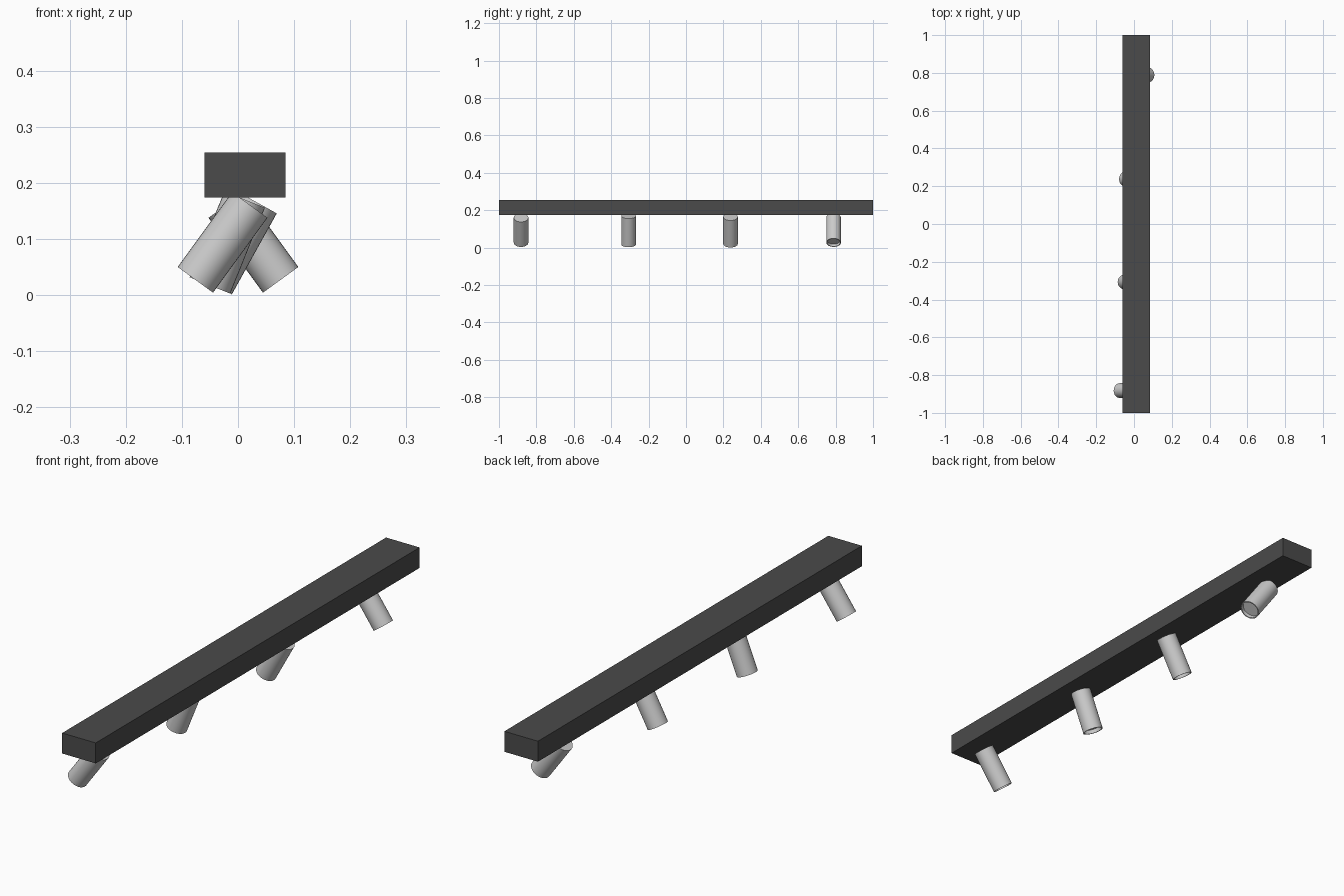
import bpy, bmesh
from math import radians
from mathutils import Matrix

if "Cube" in bpy.data.objects:
    bpy.data.objects.remove(bpy.data.objects["Cube"])

RADIUS, LENGTH, WALL, RECESS = 0.039, 0.165, 0.004, 0.015


def finish(name, bm):
    mesh = bpy.data.meshes.new(name)
    bm.to_mesh(mesh)
    bm.free()
    ob = bpy.data.objects.new(name, mesh)
    bpy.context.collection.objects.link(ob)
    return ob


# ceiling rail
bm = bmesh.new()
bmesh.ops.create_cube(bm, size=1)
bmesh.ops.scale(bm, vec=(0.145, 2.0, 0.08), verts=bm.verts)
rail = finish("rail", bm)
rail.location = (0.0125, 0, 0.214)
dark = bpy.data.materials.new("dark_grey")
dark.diffuse_color = (0.07, 0.07, 0.07, 1)
dark.use_nodes = True
dark.node_tree.nodes["Principled BSDF"].inputs["Base Color"].default_value = dark.diffuse_color
rail.data.materials.append(dark)


# spotlight tube: closed top, shallow recessed lens at the open end
def spotlight(name, x, y, z, tilt):
    bm = bmesh.new()
    bmesh.ops.create_cone(bm, cap_ends=True, segments=32, radius1=RADIUS,
                          radius2=RADIUS, depth=LENGTH,
                          matrix=Matrix.Translation((0, 0, LENGTH / 2)))
    bm.normal_update()
    lens = min(bm.faces, key=lambda f: f.calc_center_median().z)
    bmesh.ops.inset_region(bm, faces=[lens], thickness=WALL)
    ext = bmesh.ops.extrude_discrete_faces(bm, faces=[lens])["faces"]
    bmesh.ops.translate(bm, vec=(0, 0, RECESS), verts=ext[0].verts)
    ob = finish(name, bm)
    ob.location = (x, y, z)
    ob.rotation_euler.y = radians(tilt)
    bpy.ops.object.select_all(action='DESELECT')
    ob.select_set(True)
    bpy.context.view_layer.objects.active = ob
    bpy.ops.object.shade_smooth_by_angle(angle=radians(35))


# four lamps, each aimed differently
for i, (x, y, z, tilt) in enumerate([(-0.076, -0.882, 0.027, 36),
                                     (-0.050, -0.307, 0.017, 22),
                                     (-0.045, 0.238, 0.020, 29),
                                     (0.076, 0.789, 0.027, -36)]):
    spotlight(f"spotlight_{i + 1}", x, y, z, tilt)
